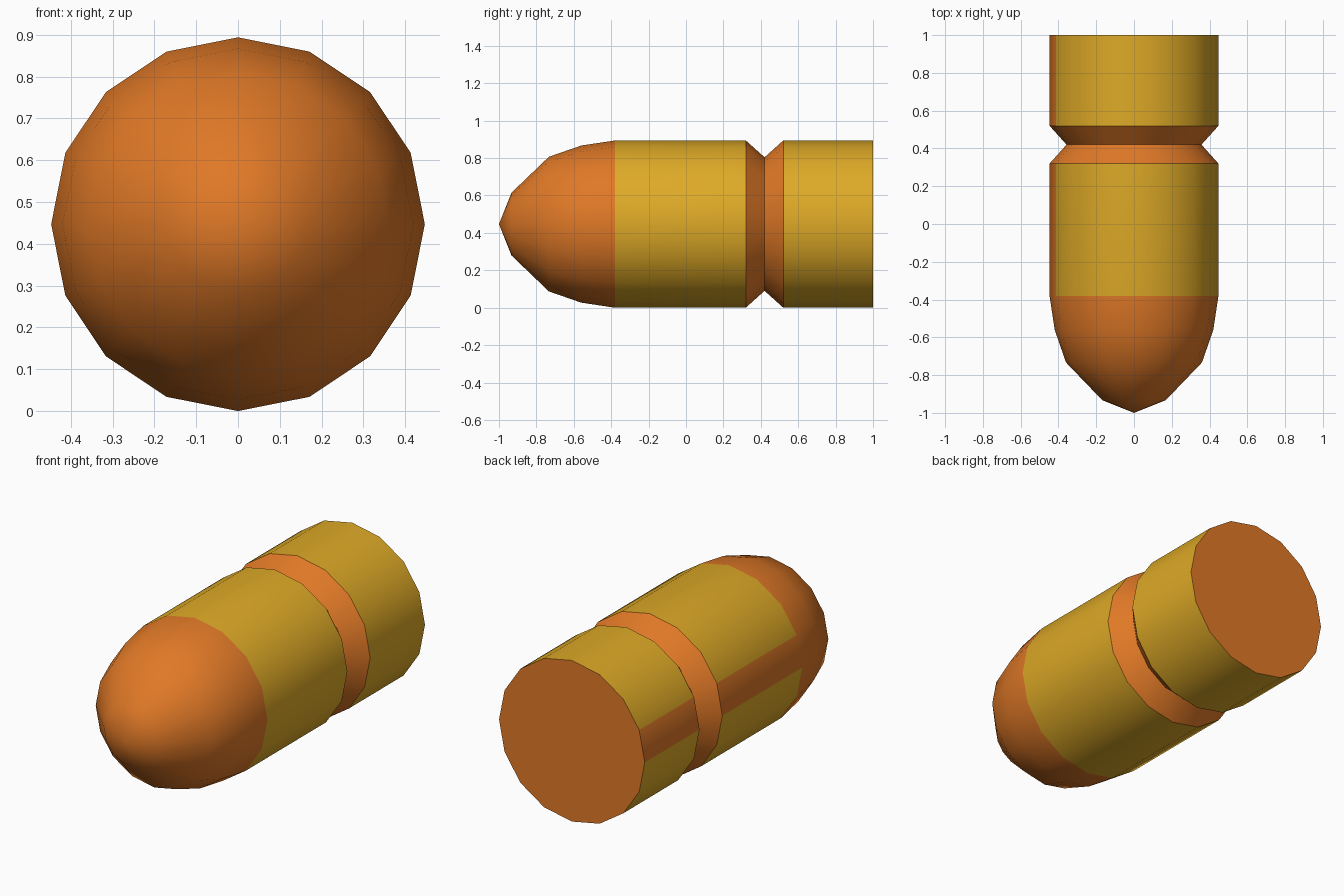
import bpy, bmesh, math

if "Cube" in bpy.data.objects:
    bpy.data.objects.remove(bpy.data.objects["Cube"])

SIDES = 16
CENTRE_Z = 0.447
# Profile along the length: (y, radius), from nose tip to base
PROFILE = [(-0.933, 0.168), (-0.733, 0.36), (-0.56, 0.42), (-0.38, 0.447),
           (0.32, 0.447), (0.42, 0.357), (0.52, 0.447), (1.0, 0.447)]


def material(name, rgb):
    m = bpy.data.materials.new(name)
    m.diffuse_color = (*rgb, 1)
    m.use_nodes = True
    m.node_tree.nodes["Principled BSDF"].inputs["Base Color"].default_value = m.diffuse_color
    return m


orange = material("copper orange", (0.745, 0.19, 0.02))
yellow = material("brass yellow", (0.73, 0.40, 0.02))

bm = bmesh.new()
rings = []
for y, r in PROFILE:
    rings.append([bm.verts.new((r * math.cos(2 * math.pi * i / SIDES), y,
                                CENTRE_Z + r * math.sin(2 * math.pi * i / SIDES)))
                  for i in range(SIDES)])
tip = bm.verts.new((0, -1, CENTRE_Z))

# Nose tip fan, side walls and flat base
for i in range(SIDES):
    j = (i + 1) % SIDES
    bm.faces.new((tip, rings[0][i], rings[0][j]))
    for k, (a, b) in enumerate(zip(rings, rings[1:])):
        f = bm.faces.new((a[i], b[i], b[j], a[j]))
        # Straight walls are brass, except one strip just above the -x side
        straight = PROFILE[k][1] == PROFILE[k + 1][1]
        if straight and i != SIDES // 2 - 1:
            f.material_index = 1
bm.faces.new(rings[-1])
bmesh.ops.recalc_face_normals(bm, faces=bm.faces[:])

# Smooth shading with sharp groove and base edges
for f in bm.faces:
    f.smooth = True
for e in bm.edges:
    e.smooth = e.calc_face_angle(0) < math.radians(32)

mesh = bpy.data.meshes.new("cartridge_body")
bm.to_mesh(mesh)
bm.free()
mesh.materials.append(orange)
mesh.materials.append(yellow)
bpy.context.collection.objects.link(bpy.data.objects.new("cartridge_body", mesh))
